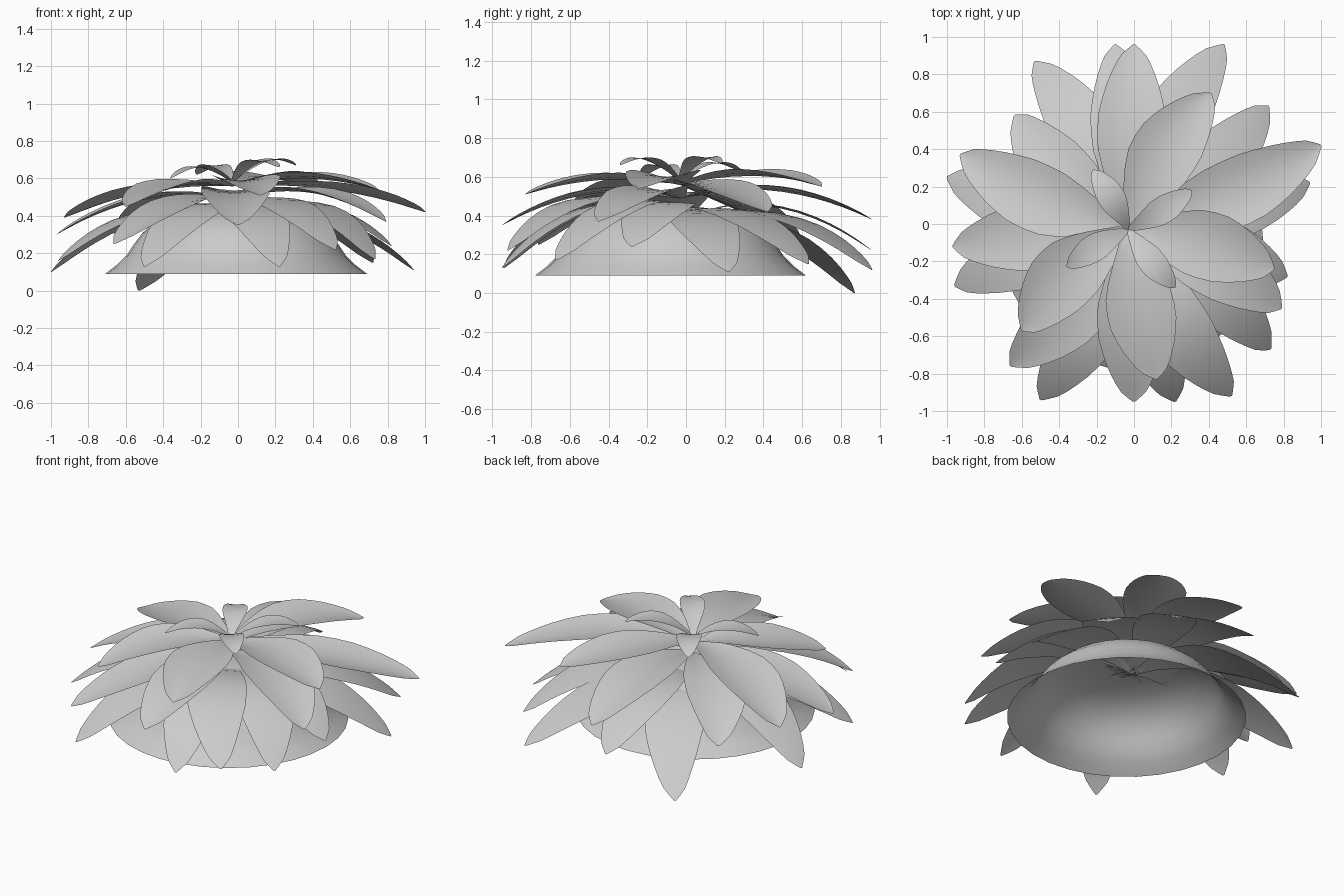
import bpy, bmesh, math
from mathutils import Vector

if "Cube" in bpy.data.objects:
    bpy.data.objects.remove(bpy.data.objects["Cube"])

def finish(name, bm):
    me = bpy.data.meshes.new(name)
    bm.to_mesh(me)
    bm.free()
    for p in me.polygons:
        p.use_smooth = True
    ob = bpy.data.objects.new(name, me)
    bpy.context.collection.objects.link(ob)
    return ob

def interp(table, t):
    for (a, va), (b, vb) in zip(table, table[1:]):
        if t <= b:
            return va + (vb - va) * (t - a) / (b - a)
    return table[-1][1]

# Flared open mound under the leaves
profile = [(0.70, 0.09), (0.635, 0.14), (0.585, 0.19), (0.545, 0.25),
           (0.50, 0.31), (0.43, 0.37), (0.33, 0.415), (0.18, 0.44)]
bm = bmesh.new()
N = 32
rings = [[bm.verts.new((-0.01 + r * math.cos(2 * math.pi * i / N),
                        -0.08 + r * math.sin(2 * math.pi * i / N), z))
          for i in range(N)] for r, z in profile]
for a, b in zip(rings, rings[1:]):
    for i in range(N):
        bm.faces.new((a[i], a[(i + 1) % N], b[(i + 1) % N], b[i]))
top = bm.verts.new((-0.01, -0.08, 0.45))
for i in range(N):
    bm.faces.new((rings[-1][i], rings[-1][(i + 1) % N], top))
finish("mound", bm)

# Leaf outline: half width along the length
OUTLINE = [(0, 0.03), (0.15, 0.08), (0.3, 0.135), (0.45, 0.172), (0.6, 0.175),
           (0.75, 0.145), (0.88, 0.098), (0.95, 0.06), (1, 0.006)]
ROWS = 14

def leaf(name, tip, root_z, bulge, width, arch):
    """Thin curved leaf; arch curls the edges down (or up if negative)."""
    root = Vector((-0.03, -0.03, root_z))
    tip = Vector(tip)
    d = tip - root
    side = Vector((-d.y, d.x, 0)).normalized()
    # Tips swing away from the nearest axis, towards the diagonals
    x, y = abs(tip.x), abs(tip.y)
    bow = min(1, 2.2 * min(x, y)) * math.copysign(0.05 * width, tip.x * tip.y * (x - y))
    bm = bmesh.new()
    rows = []
    for k in range(ROWS + 1):
        t = math.sin(k / ROWS * math.pi / 2)
        hump = 4 * t * (1 - t)
        c = root.lerp(tip, t) - side * (bow * hump)
        c.z += bulge * hump
        w = interp(OUTLINE, t) * width
        rows.append([bm.verts.new(c + side * (w * s) - Vector((0, 0, arch * w * (s * s - 0.3))))
                     for s in (-1, -0.6, 0, 0.6, 1)])
    for a, b in zip(rows, rows[1:]):
        for i in range(4):
            bm.faces.new((a[i], b[i], b[i + 1], a[i + 1]))
    return finish(name, bm)

def tier(name, root_z, bulge, width, arch, tips):
    for i, tip in enumerate(tips, 1):
        # low front leaves hug the mound with a fuller bend
        extra = 0.04 if root_z < 0.4 and tip[1] < -0.6 else 0
        leaf(f"{name}_{i}", tip, root_z, bulge + extra, width, arch)

# Leaf tiers from the bottom up, each given by its tips
tier("lower_leaf", 0.38, 0.15, 1.0, 0.05, [
    (-0.53, 0.87, 0), (-0.1, 0.96, 0.22), (0.48, 0.96, 0.12), (0.94, 0.22, 0.11),
    (-1, 0.25, 0.1), (-0.5, -0.94, 0.13), (0.22, -0.95, 0.13), (0.52, -0.92, 0.22),
    (0.73, -0.67, 0.17), (0.82, -0.28, 0.24), (0.72, 0.63, 0.15), (-0.96, -0.33, 0.16)])
tier("middle_leaf", 0.49, 0.10, 1.05, -0.15, [
    (0, 0.96, 0.38), (-0.64, 0.58, 0.27), (-0.97, -0.12, 0.3),
    (-0.66, -0.76, 0.25), (0, -0.95, 0.35), (0.79, -0.45, 0.37)])
tier("upper_leaf", 0.56, 0.06, 1.05, -0.2, [
    (0.41, 0.7, 0.55), (1, 0.42, 0.42), (-0.93, 0.37, 0.39),
    (0.75, -0.24, 0.54), (-0.6, -0.57, 0.45), (0.12, -0.83, 0.51)])
tier("centre_leaf", 0.58, 0.07, 0.42, -0.1, [
    (-0.22, 0.29, 0.62), (0.31, 0.18, 0.67), (-0.36, -0.23, 0.6), (0.22, -0.34, 0.66)])
